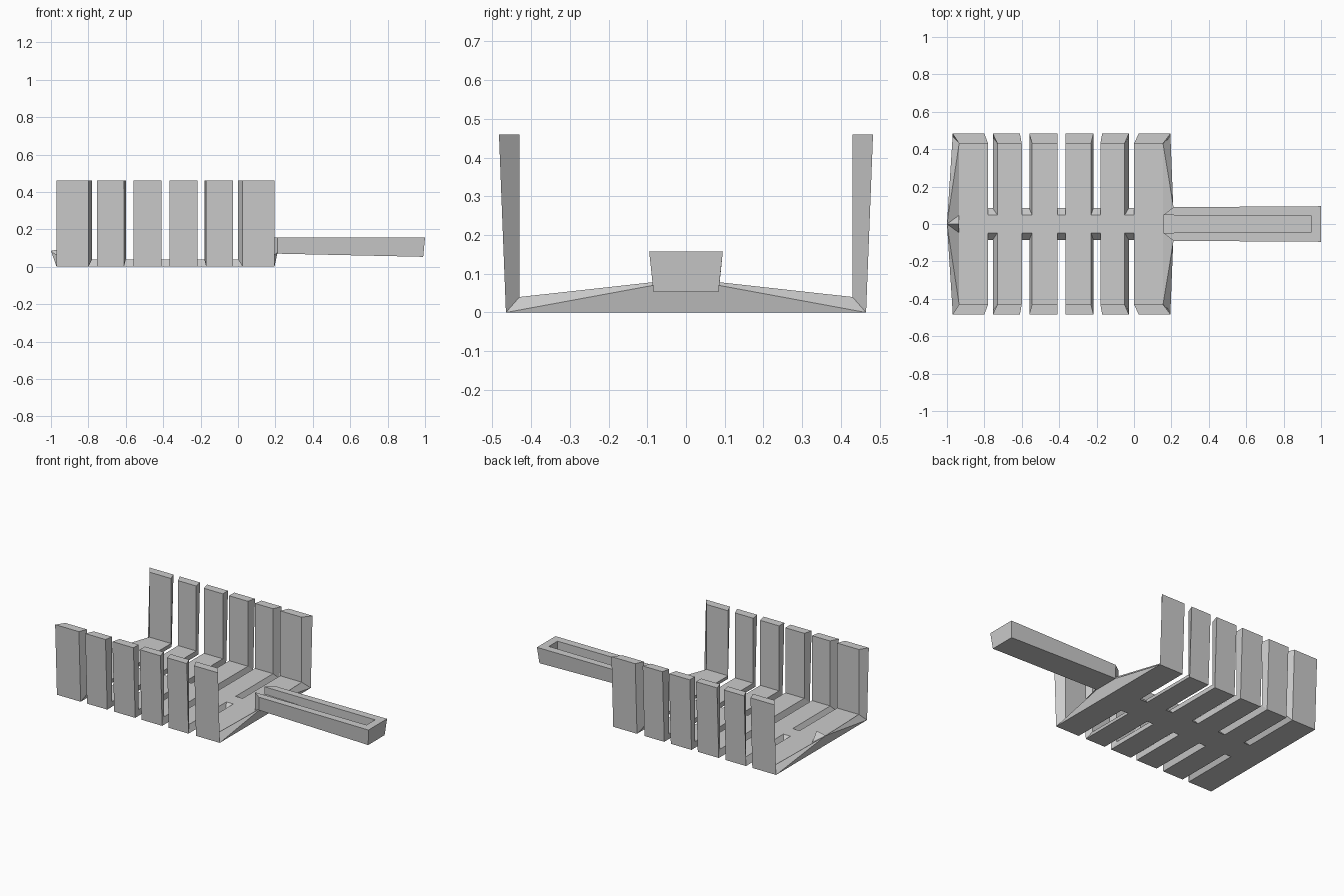
import bpy, bmesh

if "Cube" in bpy.data.objects:
    bpy.data.objects.remove(bpy.data.objects["Cube"])


def half_object(name, faces):
    """Build the +y half from polygons, then mirror it across y = 0."""
    bm = bmesh.new()
    for pts in faces:
        bm.faces.new([bm.verts.new(p) for p in pts])
    bmesh.ops.remove_doubles(bm, verts=bm.verts, dist=0.0005)
    half = bm.verts[:] + bm.edges[:] + bm.faces[:]
    bmesh.ops.mirror(bm, geom=half, axis='Y', merge_dist=0.0005)
    bmesh.ops.remove_doubles(bm, verts=bm.verts, dist=0.0005)
    bmesh.ops.recalc_face_normals(bm, faces=bm.faces)
    me = bpy.data.meshes.new(name)
    bm.to_mesh(me)
    bm.free()
    ob = bpy.data.objects.new(name, me)
    bpy.context.collection.objects.link(ob)
    return ob


# L-shaped finger profile (y, z): inner skin and outer skin
inner = [(0, .04), (.047, .04), (.43, .04), (.43, .46)]
outer = [(0, 0), (.085, 0), (.465, 0), (.483, .46)]
# fingers: inner x range, outer x range
fingers = [(-.935, -.78, -.97, -.80), (-.73, -.60, -.755, -.61),
           (-.545, -.41, -.56, -.41), (-.365, -.23, -.365, -.217),
           (-.18, -.05, -.17, -.028), (0, .155, .025, .195)]


def inn(x, i):
    return (x, *inner[i])


def out(x, i):
    return (x, *outer[i])


basket = []
last = len(fingers) - 1
for n, (a, b, c, d) in enumerate(fingers):
    for i in range(3):
        basket.append([inn(a, i), inn(b, i), inn(b, i + 1), inn(a, i + 1)])
        basket.append([out(c, i), out(d, i), out(d, i + 1), out(c, i + 1)])
        # side walls, left open at the spine and at the two basket ends
        if i == 2 or (i == 1 and n > 0):
            basket.append([inn(a, i), inn(a, i + 1), out(c, i + 1), out(c, i)])
        if i == 2 or (i == 1 and n < last):
            basket.append([inn(b, i), inn(b, i + 1), out(d, i + 1), out(d, i)])
    basket.append([inn(a, 3), inn(b, 3), out(d, 3), out(c, 3)])
    # spine and slot end between neighbouring fingers
    if n < last:
        a2, _, c2, _ = fingers[n + 1]
        basket.append([inn(b, 0), inn(a2, 0), inn(a2, 1), inn(b, 1)])
        basket.append([out(d, 0), out(c2, 0), out(c2, 1), out(d, 1)])
        basket.append([inn(b, 1), inn(a2, 1), out(c2, 1), out(d, 1)])

# pointed lip on the far left end
tip, apex = (-1, 0, .085), (-.935, 0, .098)
T0, T1, T2 = (inn(-.935, i) for i in range(3))
B0, B1, B2 = (out(-.97, i) for i in range(3))
basket += [[T2, B2, tip], [B2, B1, tip], [B1, B0, tip], [T1, T2, tip],
           [T1, tip, apex], [T0, T1, apex]]

# sloped right end rising to the handle root
T0, T1, T2 = (inn(.155, i) for i in range(3))
B0, B1, B2 = (out(.195, i) for i in range(3))
H0, H, H2 = (.21, 0, .07), (.21, .085, .07), (.212, .087, .078)
basket += [[T2, B2, H, H2], [B2, B1, H], [B1, B0, H0, H], [T1, T2, H2]]
half_object("basket", basket)

# handle with a shallow trough
K, R = (.212, .09, .157), (.155, .047, .157)
F, F0 = (.155, .047, .11), (.155, 0, .11)
E, E0 = (.99, .084, .053), (.99, 0, .053)
G, G0 = (1, .095, .157), (1, 0, .157)
S, S0 = (.95, .044, .157), (.95, 0, .157)
L, L0 = (.95, .044, .095), (.95, 0, .095)
half_object("handle", [
    [H, E, G, K, H2], [H0, H, E, E0], [E0, E, G, G0], [K, G, S, R],
    [G, G0, S0, S], [R, S, L, F], [F, L, L0, F0], [S, S0, L0, L],
    [T0, T1, F, F0], [T1, H2, K, R, F]])
